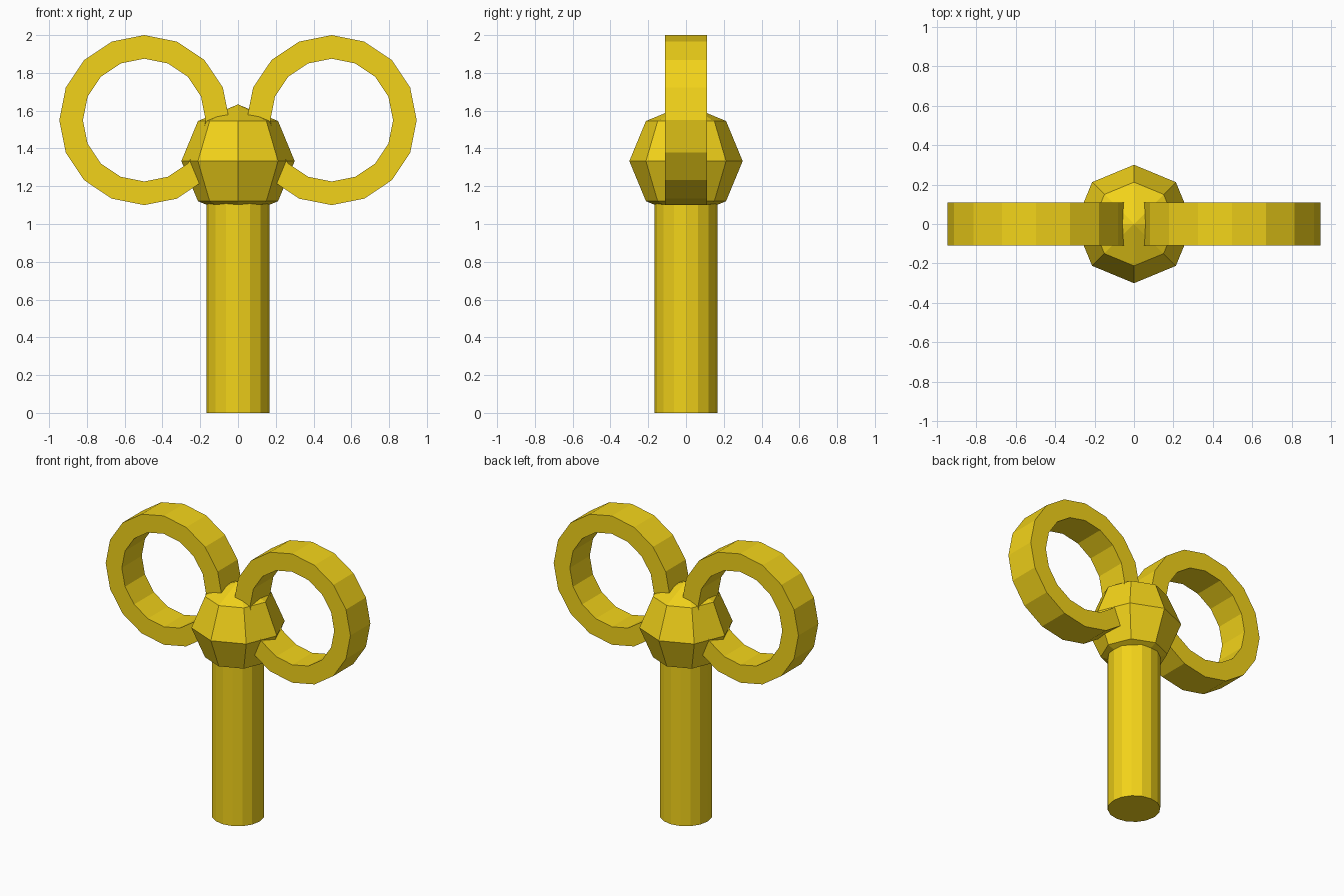
import bpy, bmesh, math

if "Cube" in bpy.data.objects:
    bpy.data.objects.remove(bpy.data.objects["Cube"])

gold = bpy.data.materials.new("gold")
gold.diffuse_color = (0.89, 0.65, 0.01, 1)
gold.use_nodes = True
gold.node_tree.nodes["Principled BSDF"].inputs["Base Color"].default_value = gold.diffuse_color

SIDES = 16


def finish(obj, name):
    obj.name = name
    obj.data.materials.append(gold)
    return obj


# Handle shaft, its top tucked inside the hub
bpy.ops.mesh.primitive_cylinder_add(vertices=SIDES, radius=0.167, depth=1.15,
                                    location=(0, 0, 0.575))
finish(bpy.context.object, "shaft")

# Low-poly hub ball
bpy.ops.mesh.primitive_uv_sphere_add(segments=8, ring_count=4, radius=0.3,
                                     location=(0, 0, 1.333))
finish(bpy.context.object, "hub")


# Flat band ring with a rectangular cross-section, standing in the xz plane
def band_ring(name, x, z, outer, inner, half_depth):
    section = [(outer, -half_depth), (outer, half_depth),
               (inner, half_depth), (inner, -half_depth)]
    bm = bmesh.new()
    loops = []
    for i in range(SIDES):
        a = 2 * math.pi * i / SIDES
        loops.append([bm.verts.new((r * math.cos(a), y, r * math.sin(a)))
                      for r, y in section])
    for i in range(SIDES):
        p, q = loops[i], loops[(i + 1) % SIDES]
        for j in range(4):
            k = (j + 1) % 4
            bm.faces.new((p[j], p[k], q[k], q[j]))
    bmesh.ops.recalc_face_normals(bm, faces=bm.faces)
    mesh = bpy.data.meshes.new(name)
    bm.to_mesh(mesh)
    bm.free()
    obj = bpy.data.objects.new(name, mesh)
    obj.location = (x, 0, z)
    bpy.context.collection.objects.link(obj)
    return finish(obj, name)


# Paired side rings
for side, name in ((-1, "left_ring"), (1, "right_ring")):
    band_ring(name, side * 0.496, 1.55, 0.45, 0.325, 0.11)
